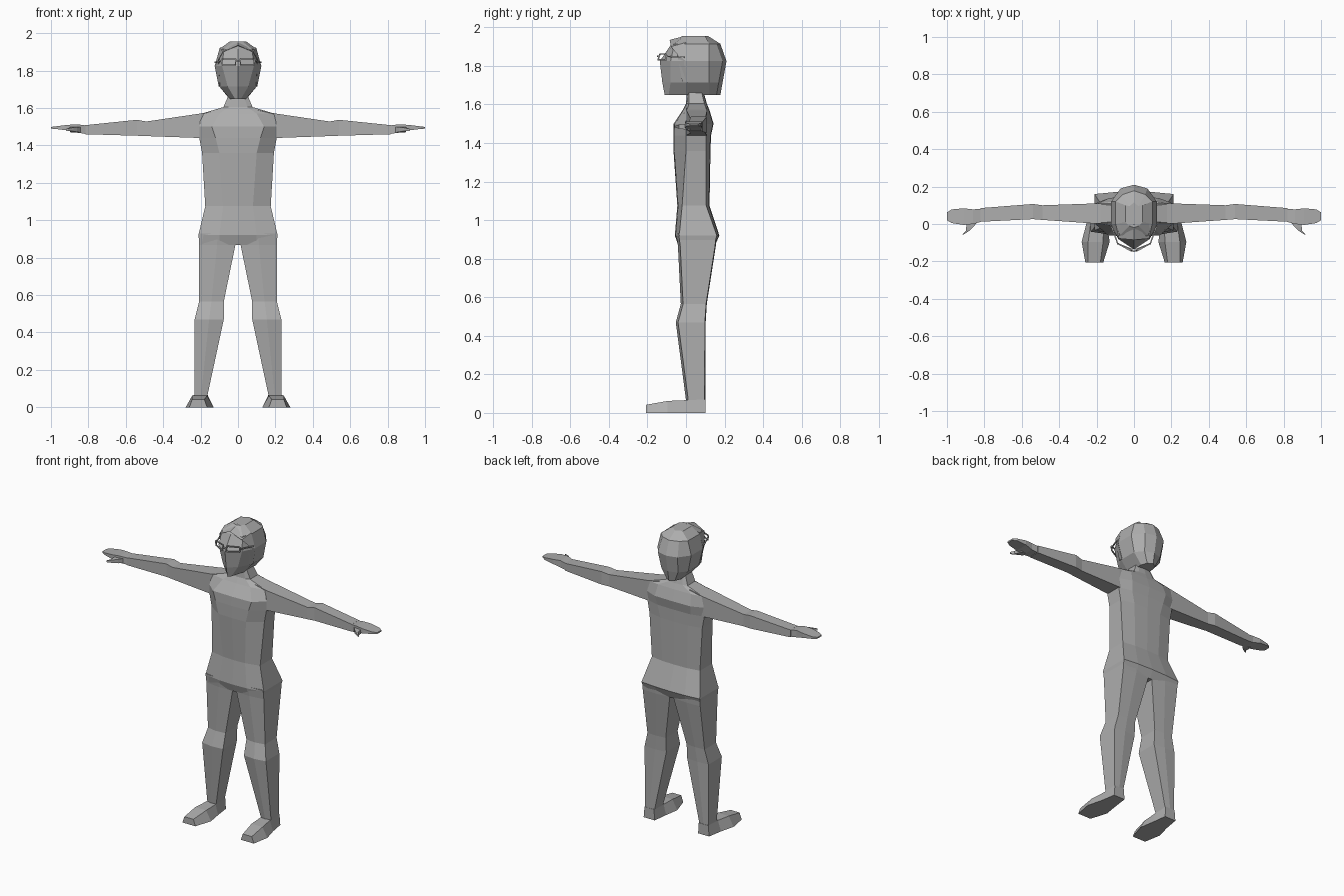
import bpy, bmesh
from mathutils import Vector

grey = bpy.data.materials.new("plain grey")
grey.diffuse_color = (0.42, 0.42, 0.42, 1)


def loft(name, rings, mirror=False):
    """Skin closed rings of equal point count, cap both ends."""
    bm = bmesh.new()
    vs = [[bm.verts.new(p) for p in r] for r in rings]
    n = len(vs[0])
    for a, b in zip(vs, vs[1:]):
        for i in range(n):
            j = (i + 1) % n
            bm.faces.new((a[i], a[j], b[j], b[i]))
    bm.faces.new(vs[0])
    bm.faces.new(vs[-1])
    bmesh.ops.recalc_face_normals(bm, faces=bm.faces)
    me = bpy.data.meshes.new(name)
    bm.to_mesh(me)
    bm.free()
    me.materials.append(grey)
    ob = bpy.data.objects.new(name, me)
    bpy.context.collection.objects.link(ob)
    if mirror:
        m = ob.modifiers.new("mirror", 'MIRROR')
        m.use_mirror_merge = False
    return ob


def full(half, z):
    """Close a half outline running from front centre to back centre."""
    return ([(x, y, z) for x, y in half] +
            [(-x, y, z) for x, y in half[-2:0:-1]])


# torso and neck: z, front y, front panel w, half w, side front y, side back y, back w, back y
torso = [
    (0.868, -0.040, 0.10, 0.205, -0.030, 0.145, 0.10, 0.150),
    (0.920, -0.058, 0.10, 0.212, -0.035, 0.160, 0.11, 0.173),
    (1.075, -0.045, 0.08, 0.175, -0.020, 0.105, 0.09, 0.122),
    (1.360, -0.065, 0.10, 0.192, 0.000, 0.105, 0.10, 0.127),
    (1.440, -0.066, 0.12, 0.207, 0.000, 0.105, 0.12, 0.130),
    (1.500, -0.064, 0.14, 0.207, 0.000, 0.110, 0.13, 0.143),
    (1.570, -0.018, 0.10, 0.195, 0.005, 0.108, 0.12, 0.122),
    (1.605, 0.000, 0.05, 0.078, 0.015, 0.095, 0.05, 0.108),
    (1.670, 0.005, 0.03, 0.050, 0.015, 0.080, 0.03, 0.090),
]
loft("torso", [full([(0, yf), (w, yf + .004), (h, sa), (h, sb), (bw, yb - .003), (0, yb)], z)
               for z, yf, w, h, sa, sb, bw, yb in torso])

# head: z, front y, face w, face y, front side w and y, back side w and y, back w, back y
head = [
    (1.648, -0.110, 0.015, -0.09, 0.042, 0.00, 0.045, 0.12, 0.030, 0.178),
    (1.715, -0.123, 0.055, -0.08, 0.100, 0.00, 0.100, 0.12, 0.060, 0.190),
    (1.825, -0.136, 0.085, -0.08, 0.123, 0.00, 0.122, 0.12, 0.072, 0.210),
    (1.915, -0.075, 0.075, -0.06, 0.100, 0.00, 0.098, 0.12, 0.060, 0.178),
    (1.955, -0.020, 0.025, -0.01, 0.045, 0.01, 0.045, 0.10, 0.025, 0.115),
]
loft("head", [full([(0, yf), (fw, fy), (a, ay), (b, by), (bw, yb - .02), (0, yb)], z)
              for z, yf, fw, fy, a, ay, b, by, bw, yb in head])

# hair fringe: band running from the rim above the brow back onto the head
rim = [(0, -0.085, 1.935), (0.08, -0.078, 1.90), (0.104, -0.045, 1.86), (0.098, -0.02, 1.72)]
root = [(0, 0.0, 1.957), (0.097, 0.0, 1.922), (0.125, 0.0, 1.825), (0.103, 0.01, 1.715)]
under = [(0, 0.0, 1.93), (0.075, 0.0, 1.90), (0.10, 0.0, 1.82), (0.09, 0.01, 1.715)]
loft("hair_fringe", [(r, o, u) for r, o, u in zip(rim, root, under)], mirror=True)


def bar(name, a, b, t=0.0035):
    """Thin square rod between two points."""
    a, b = Vector(a), Vector(b)
    d = (b - a).normalized()
    u = d.cross(Vector((0, 0, 1)) if abs(d.z) < 0.9 else Vector((0, 1, 0))).normalized() * t
    v = d.cross(u).normalized() * t
    loft(name, [[p + u + v, p - u + v, p - u - v, p + u - v] for p in (a, b)], mirror=True)


# glasses: lens frames, bridge and temples
corners = [(0.014, -0.145, 1.832), (0.085, -0.105, 1.832),
           (0.088, -0.105, 1.862), (0.012, -0.135, 1.862)]
for i in range(4):
    bar("glasses_frame", corners[i], corners[(i + 1) % 4])
bar("glasses_bridge", (0, -0.147, 1.85), (0.013, -0.142, 1.85))
bar("glasses_temple", (0.087, -0.105, 1.85), (0.122, -0.01, 1.845))


def box_x(x, z0, z1, y0, y1, roof=0.0):
    return [(x, y0, z0), (x, y1, z0), (x, y1, z1 - roof), (x, y0, z1)]


# arms: x, bottom z, top z, front y, back y
arm = [(0.10, 1.45, 1.590, 0.005, 0.108), (0.205, 1.44, 1.570, 0.002, 0.110),
       (0.49, 1.450, 1.528, 0.022, 0.100), (0.54, 1.452, 1.537, 0.026, 0.107),
       (0.82, 1.460, 1.508, 0.012, 0.085)]
loft("arm", [box_x(*s) for s in arm], mirror=True)

# hands, tapering to rounded flat fingertips
hand = [(0.81, 1.462, 1.506, 0.014, 0.082), (0.86, 1.468, 1.513, 0.000, 0.078),
        (0.91, 1.480, 1.510, -0.005, 0.084), (0.975, 1.488, 1.502, 0.005, 0.078),
        (1.0, 1.490, 1.499, 0.020, 0.062)]
loft("hand", [box_x(*s) for s in hand], mirror=True)
thumb = [(0.83, 0.89, 0.02, 1.468, 1.500), (0.860, 0.897, -0.018, 1.472, 1.498),
         (0.880, 0.898, -0.036, 1.476, 1.496), (0.908, 0.918, -0.055, 1.478, 1.490)]
loft("thumb", [[(a, y, z0), (b, y, z0), (b, y, z1), (a, y, z1)]
               for a, b, y, z0, z1 in thumb], mirror=True)

# legs: z, inner x, outer x, front y, back y
leg = [(0.93, 0.010, 0.209, -0.050, 0.160), (0.868, 0.014, 0.209, -0.042, 0.155),
       (0.565, 0.076, 0.208, -0.027, 0.108), (0.470, 0.076, 0.232, -0.053, 0.102),
       (0.065, 0.163, 0.232, 0.000, 0.100)]
loft("leg", [[(a, y0 + .006, z), ((a + b) / 2, y0, z), (b, y0 + .012, z),
              (b, y1 - .004, z), ((a + b) / 2, y1, z), (a, y1 - .006, z)]
             for z, a, b, y0, y1 in leg], mirror=True)

# feet: y, sole inner/outer x, upper inner/outer x, top z
foot = [(0.100, 0.158, 0.238, 0.163, 0.232, 0.070), (0.000, 0.145, 0.255, 0.163, 0.232, 0.066),
        (-0.095, 0.130, 0.280, 0.165, 0.245, 0.062), (-0.207, 0.165, 0.260, 0.180, 0.245, 0.042)]
loft("foot", [[(a, y, 0), (b, y, 0), (d, y, t), (c, y, t)]
              for y, a, b, c, d, t in foot], mirror=True)
